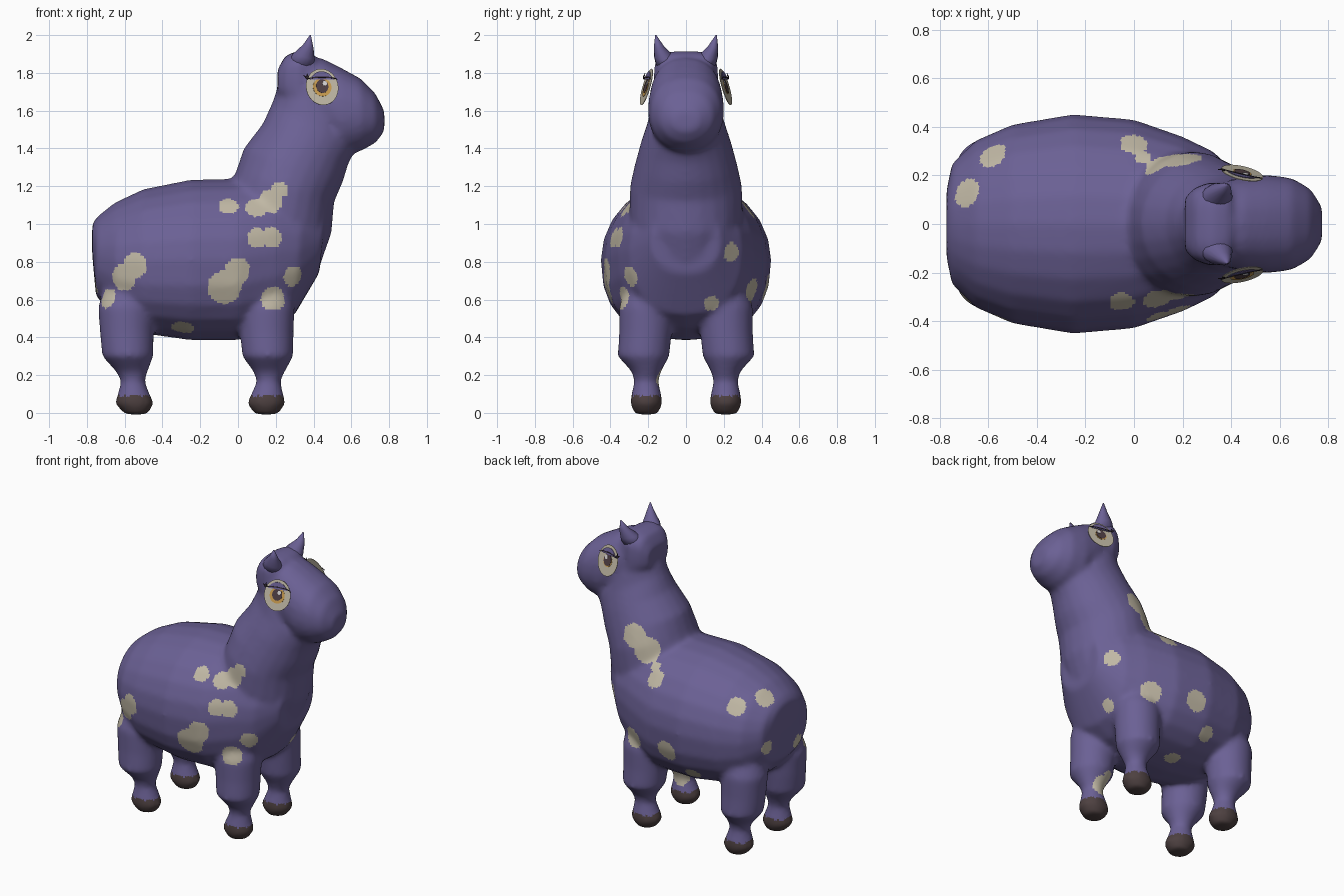
import bpy
import bmesh
import math
from mathutils import Vector

cube = bpy.data.objects.get("Cube")
if cube:
    bpy.data.objects.remove(cube, do_unlink=True)


def material(name, r, g, b):
    mat = bpy.data.materials.new(name)
    mat.use_nodes = True
    mat.diffuse_color = (r, g, b, 1)
    mat.node_tree.nodes["Principled BSDF"].inputs["Base Color"].default_value = (r, g, b, 1)
    return mat


purple = material("purple wool", .147, .119, .3)
cream = material("cream patch", .53, .48, .375)
brown = material("brown hoof", .075, .052, .052)
gold = material("gold iris", .6, .34, .08)
dark = material("dark lash", .025, .017, .025)
pupil_brown = material("pupil brown", .08, .05, .058)
glint_white = material("glint white", .7, .68, .68)


def loft(bm, rings, side=1, low=2.0, high=2.0, segments=24):
    """Skin rings spanning two profile points; low and high set each half's squareness."""
    loops = []
    for xa, za, xb, zb, half_width, *offset in rings:
        a, b = Vector((xa, 0, za)), Vector((xb, 0, zb))
        centre, axis = (a + b) / 2, (b - a) / 2
        centre.y = side * offset[0] if offset else 0
        loop = []
        for i in range(segments):
            t = math.tau * i / segments
            c, s = math.cos(t), math.sin(t)
            power = low if c < 0 else high
            c = math.copysign(abs(c) ** (2 / power), c)
            s = math.copysign(abs(s) ** (2 / power), s)
            loop.append(bm.verts.new(centre + axis * c + Vector((0, half_width * s, 0))))
        loops.append(loop)
    faces = [bm.faces.new(loops[0]), bm.faces.new(loops[-1])]
    for near, far in zip(loops, loops[1:]):
        for i in range(segments):
            j = (i + 1) % segments
            faces.append(bm.faces.new((near[i], near[j], far[j], far[i])))
    bmesh.ops.recalc_face_normals(bm, faces=faces)


def make_object(name, bm, *mats, smooth=True):
    mesh = bpy.data.meshes.new(name)
    bm.to_mesh(mesh)
    bm.free()
    for mat in mats:
        mesh.materials.append(mat)
    mesh.polygons.foreach_set("use_smooth", [smooth] * len(mesh.polygons))
    obj = bpy.data.objects.new(name, mesh)
    bpy.context.collection.objects.link(obj)
    return obj


# Profile rings: first x, z, second x, z, half width, optional y offset
torso = [(-.772, .84, -.772, 1, .14), (-.752, .62, -.745, 1.04, .25),
         (-.65, .5, -.65, 1.115, .345), (-.5, .42, -.5, 1.185, .41),
         (-.25, .385, -.25, 1.235, .452), (0, .385, 0, 1.24, .43),
         (.2, .45, .2, 1.25, .36), (.3, .52, .35, 1.2, .3), (.43, .74, .47, 1.1, .18)]
neck = [(-.08, 1.06, .42, .74, .28), (-.05, 1.19, .495, .95, .3),
        (-.01, 1.28, .51, 1.12, .297), (.03, 1.4, .555, 1.22, .272),
        (.13, 1.53, .585, 1.32, .24), (.18, 1.64, .63, 1.41, .205),
        (.215, 1.74, .55, 1.6, .175), (.27, 1.82, .45, 1.75, .1)]
head = [(.25, 1.62, .25, 1.84, .12), (.35, 1.5, .35, 1.89, .17),
        (.45, 1.42, .45, 1.875, .193), (.55, 1.36, .55, 1.825, .203),
        (.65, 1.385, .65, 1.77, .19), (.73, 1.43, .725, 1.695, .145),
        (.775, 1.49, .775, 1.6, .07)]
crest = [(.21, 1.68, .21, 1.82, .11), (.25, 1.65, .25, 1.89, .15),
         (.32, 1.6, .32, 1.92, .175), (.4, 1.65, .4, 1.9, .145)]
ear = [(.25, 1.83, .405, 1.82, .065, .09), (.29, 1.9, .405, 1.87, .054, .115),
       (.345, 1.95, .4, 1.93, .027, .143), (.38, 2, .386, 2, .003, .16)]
# Leg rings: height, back x, front x, half width, y offset
leg = [(-.008, .09, .21, .06, .21), (.05, .045, .255, .087, .21), (.1, .07, .24, .079, .21),
       (.17, .1, .225, .064, .21), (.22, .08, .25, .079, .21), (.3, .022, .293, .137, .225),
       (.42, .01, .295, .14, .215), (.56, .0, .3, .145, .21), (.66, .03, .28, .12, .2),
       (.74, .08, .24, .06, .18)]

# Rough overlapping volumes, fused into one skin by a voxel remesh
bm = bmesh.new()
loft(bm, torso, low=2.4)
loft(bm, neck)
loft(bm, head, high=2.3)
loft(bm, crest, low=3.5, high=3.5)
for side in (-1, 1):
    for shift, lean in ((0, 0), (-.69, -.17)):
        rings = []
        for z, back, front, half_width, y in leg:
            move = shift + lean * min(z, .3)
            rings.append((back + move, z, front + move, z, half_width, y))
        loft(bm, rings, side)
body = make_object("body", bm, purple, cream, brown)
remesh = body.modifiers.new("Fuse", "REMESH")
remesh.mode = "VOXEL"
remesh.voxel_size = .015
soften = body.modifiers.new("Soften", "SMOOTH")
soften.factor = .5
soften.iterations = 12
graph = bpy.context.evaluated_depsgraph_get()
fused = bpy.data.meshes.new_from_object(body.evaluated_get(graph))
body.modifiers.clear()
body.data = fused
fused.name = "body"
fused.materials.clear()
for mat in (purple, cream, brown):
    fused.materials.append(mat)

# Coat patches: centre and radius, snapped onto the skin
right_patches = [(-.05, -.35, 1.12, .053), (.1, -.33, 1.1, .058), (.17, -.3, 1.12, .065),
                 (.22, -.28, 1.18, .045), (.11, -.4, .93, .055), (.18, -.36, .93, .056),
                 (-.55, -.4, .78, .068), (-.62, -.38, .71, .07), (-.7, -.3, .61, .055),
                 (0, -.44, .75, .07), (-.07, -.43, .66, .09), (.19, -.35, .61, .066),
                 (.28, -.28, .73, .056), (-.3, -.29, .41, .06), (-.74, -.13, .68, .045),
                 (.14, -.13, .19, .065), (.1, -.1, .25, .04)]
left_patches = [(-.59, .3, 1.04, .06), (-.69, .13, 1.06, .06), (-.74, .2, .76, .045),
                (.21, .25, 1.29, .075), (.11, .27, 1.22, .085), (.04, .29, 1.15, .035),
                (0, .33, 1.08, .06), (.16, .36, .64, .07), (-.15, .43, .66, .07),
                (.38, .24, .85, .053), (.3, .13, .59, .043), (-.3, .38, .48, .053),
                (-.2, .13, .4, .053)]
spots = []
for x, y, z, radius in right_patches + left_patches:
    found, point, normal, index = body.closest_point_on_mesh(Vector((x, y, z)))
    spots.append((point, radius))
for face in fused.polygons:
    face.use_smooth = True
    if face.center.z < .09:
        face.material_index = 2
    elif any((face.center - point).length < radius for point, radius in spots):
        face.material_index = 1
    else:
        face.material_index = 0


def arc(width, height, start=0, end=360, u=0, v=0, steps=32):
    return [(u + width * math.cos(math.radians(start + (end - start) * i / steps)),
             v + height * math.sin(math.radians(start + (end - start) * i / steps)))
            for i in range(steps if end - start == 360 else steps + 1)]


def plate(name, outline, layer, mat, side):
    """Thin eye plate, turned a little forward and tipped up."""
    yaw, tilt = math.radians(13), math.radians(16)
    up = Vector((0, 0, 1))
    across = Vector((math.cos(yaw), -side * math.sin(yaw), 0))
    out = Vector((math.sin(yaw), side * math.cos(yaw), 0))
    rise = up * math.cos(tilt) - out * math.sin(tilt)
    normal = out * math.cos(tilt) + up * math.sin(tilt)
    origin = Vector((.445, side * .208, 1.725)) + normal * layer * .002
    bm = bmesh.new()
    face = bm.faces.new([bm.verts.new(origin + across * u + rise * v) for u, v in outline])
    top = bmesh.ops.extrude_face_region(bm, geom=[face])["geom"]
    moved = [item for item in top if isinstance(item, bmesh.types.BMVert)]
    bmesh.ops.translate(bm, verts=moved, vec=normal * .003)
    bmesh.ops.recalc_face_normals(bm, faces=bm.faces)
    make_object(name, bm, mat, smooth=False)


# Ears and layered eyes on both sides
lash_line = arc(.09, .022, 20, 160, v=.033) + arc(.085, .014, 160, 20, v=.034)
for side, label, iris in ((1, "left", .038), (-1, "right", .05)):
    bm = bmesh.new()
    loft(bm, ear, side, segments=16)
    make_object(label + "_ear", bm, purple)
    plate(label + "_eye_white", arc(.088, .1), 0, cream, side)
    plate(label + "_iris", arc(iris, iris, v=-.002), 1, gold, side)
    plate(label + "_pupil", arc(.033, .037, v=.003), 2, pupil_brown, side)
    plate(label + "_eye_glint", arc(.012, .013, u=.014, v=.018), 3, glint_white, side)
    plate(label + "_eyelid", arc(.073, .083, 28, 152), 4, purple, side)
    plate(label + "_lash_line", lash_line, 5, dark, side)
    for i in range(2):
        flick = [(-.085, .04), (-.07, .05), (-.1 + i * .02, .062 + i * .012)]
        plate(label + "_lash_" + str(i + 1), flick, 5, dark, side)
